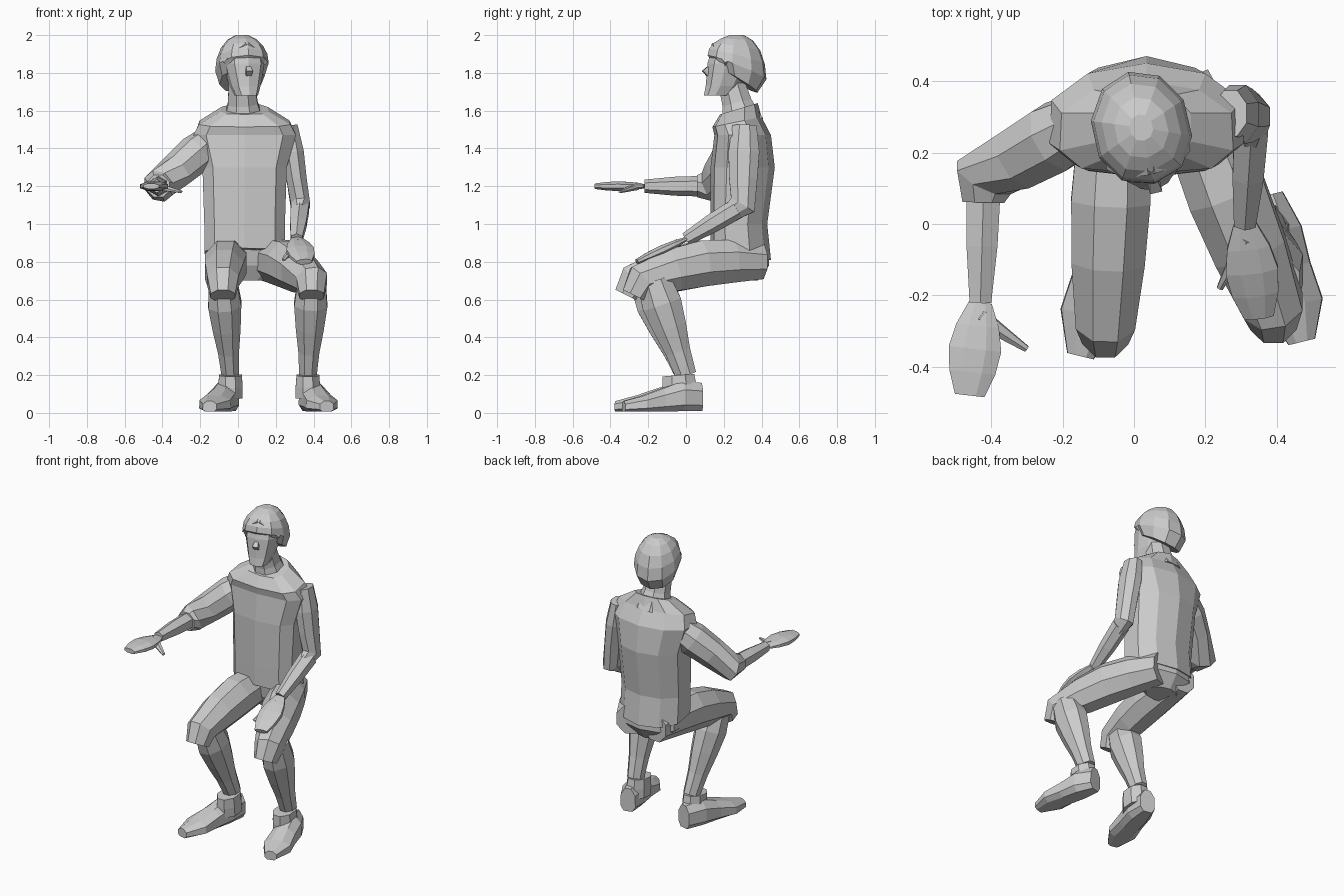
import bpy, bmesh, math
from mathutils import Vector, Matrix

default_cube = bpy.data.objects.get("Cube")
if default_cube:
    bpy.data.objects.remove(default_cube, do_unlink=True)

colour = (.6, .6, .6, 1)
grey = bpy.data.materials.new("plain grey")
grey.use_nodes = True
grey.diffuse_color = colour
grey.node_tree.nodes["Principled BSDF"].inputs["Base Color"].default_value = colour

SIDEWAYS = Vector((1, 0, 0))


def skin(name, rings):
    """Join rings of points into a closed, flat shaded surface."""
    bm = bmesh.new()
    loops = [[bm.verts.new(point) for point in ring] for ring in rings]
    for low, high in zip(loops, loops[1:]):
        for i, corner in enumerate(low):
            bm.faces.new((low[i - 1], corner, high[i], high[i - 1]))
    bm.faces.new(loops[0])
    bm.faces.new(loops[-1])
    bmesh.ops.recalc_face_normals(bm, faces=bm.faces)
    mesh = bpy.data.meshes.new(name)
    bm.to_mesh(mesh)
    bm.free()
    mesh.materials.append(grey)
    part = bpy.data.objects.new(name, mesh)
    bpy.context.collection.objects.link(part)
    return part


def outline(sides, front=1, back=1):
    """Unit polygon; a low roundness makes its front or back boxier."""
    points = []
    for k in range(sides):
        angle = math.tau * (k + .5) / sides
        u, v = math.cos(angle), math.sin(angle)
        power = front if v < 0 else back
        points.append((math.copysign(abs(u) ** power, u), math.copysign(abs(v) ** power, v)))
    return points


def tube(name, path, widths, flatness=1, sides=8):
    """Rings set square to a path, with half widths and a depth ratio."""
    rings = []
    for i, (centre, width) in enumerate(zip(path, widths)):
        steps = [b - a for a, b in zip(path[max(i - 1, 0):], path[max(i, 1):i + 2])]
        along = sum((step.normalized() for step in steps), Vector()).normalized()
        across = (SIDEWAYS - along * along.x).normalized()
        depth = along.cross(across) * flatness
        rings.append([centre + (across * u + depth * v) * width for u, v in outline(sides)])
    return skin(name, rings)


def stack(name, x, front, levels):
    """Level rings; each level is y, z, half width, half depth, slope towards the back."""
    return skin(name, [
        [Vector((x + u * width, y + v * depth, z + slope * v * depth))
         for u, v in outline(10, front)]
        for y, z, width, depth, slope in levels])


def between(start, end, count):
    """Evenly spaced points including both ends."""
    return [start.lerp(end, i / (count - 1)) for i in range(count)]


def leg(label, hip, knee, ankle, toe):
    """Arched thigh, shin, sock and shoe."""
    thigh = between(hip, knee, 5)
    widths = []
    for i, point in enumerate(thigh):
        arch = math.sin(math.pi * i / 4)
        point.z += arch * .04
        widths.append(.09 + arch * .03)
    kneecap = knee + Vector((0, -.04, -.08))
    tube(label + "_thigh", thigh + [kneecap], widths + [.07], 1.1)

    shin = between(knee + Vector((0, .06, 0)), ankle, 5)
    tube(label + "_shin", shin, (.08, .095, .08, .06, .05), 1.2)

    sole = Vector((ankle.x, ankle.y, 0))
    tube(label + "_sock", between(sole.lerp(ankle, .4) + Vector((0, -.03, 0)),
                                  ankle + Vector((0, -.04, 0)), 3), (.07, .07, .065), 1.4)

    heel = sole + Vector((0, .08, 0))
    shoe = between(heel, toe, 5)
    aim = (toe - heel).normalized()
    across = Vector((-aim.y, aim.x, 0))
    rings = []
    for point, width, height in zip(shoe, (.05, .08, .08, .09, .04), (.16, .17, .13, .09, .06)):
        rings.append([point + across * u * width + Vector((0, 0, (v + 1) * height / 2 + .005))
                      for u, v in outline(8, .6)])
    skin(label + "_shoe", rings)


def arm(label, shoulder, elbow, wrist, fingertips, thumb_tip, sleeve_width, sleeve_flatness):
    """Sleeve past the elbow, bare forearm, flat palm and thumb."""
    cuff = elbow.lerp(wrist, .2)
    fullness = (.9, 1.15, 1.05, 1, .7)
    tube(label + "_sleeve", between(shoulder, elbow, 4) + [cuff],
         [sleeve_width * f for f in fullness], sleeve_flatness)
    tube(label + "_forearm", between(elbow.lerp(cuff, .5), wrist, 3), (.055, .05, .035), 1, 6)
    tube(label + "_palm", between(wrist, fingertips, 5), (.035, .065, .08, .07, .045), .35)
    thumb_root = wrist.lerp(fingertips, .15)
    tube(label + "_thumb", between(thumb_root, thumb_tip, 3), (.03, .02, .01), .7, 6)


# Shirt with sloping shoulders, and hips
stack("shirt", .035, .6, [
    (.29, .84, .22, .16, -.2),
    (.28, 1, .22, .15, 0),
    (.3, 1.3, .23, .17, 0),
    (.3, 1.47, .28, .15, 0),
    (.27, 1.54, .25, .13, .2),
    (.28, 1.61, .13, .1, .3)])
stack("hips", .035, .8, [
    (.3, .7, .1, .08, 0),
    (.31, .78, .2, .13, 0),
    (.3, .9, .2, .14, 0)])

# Bent legs
leg("right", Vector((-.05, .4, .8)), Vector((-.08, -.27, .7)),
    Vector((-.04, 0, .2)), Vector((-.15, -.37, 0)))
leg("left", Vector((.13, .4, .8)), Vector((.39, -.23, .7)),
    Vector((.37, 0, .2)), Vector((.47, -.33, 0)))

# One arm reaching forward, the other resting on the thigh
arm("right", Vector((-.12, .3, 1.46)), Vector((-.42, .13, 1.2)), Vector((-.43, -.22, 1.2)),
    Vector((-.46, -.48, 1.2)), Vector((-.3, -.35, 1.17)), .09, 1)
arm("left", Vector((.27, .31, 1.52)), Vector((.33, .3, 1.1)), Vector((.31, 0, .92)),
    Vector((.35, -.26, .8)), Vector((.24, -.18, .81)), .055, 1.4)

# Neck
tube("neck", between(Vector((.03, .3, 1.53)), Vector((.02, .24, 1.75)), 3), (.12, .085, .075))

# Head, built facing forward: face, nose, rounded hair
brow = Vector((.02, .15, 1.95))
hair = [(.27, 1.76, .12, .11, -.6)]
for step in range(5):
    rise, reach = math.sin(step / 3), math.cos(step / 3)
    hair.append((.27, 1.83 + rise * .175, reach * .14, reach * .16, (rise - 1) * .4))
head = [
    stack("face", .02, .8, [
        (.17, 1.68, .06, .08, 0),
        (.2, 1.73, .08, .1, 0),
        (.24, 1.85, .11, .13, 0),
        (.25, 1.92, .1, .12, 0)]),
    tube("nose", [brow + Vector((0, -.01, -.1)), brow + Vector((0, -.05, -.14)),
                  brow + Vector((0, -.02, -.17))], (.01, .025, .02), 1, 4),
    stack("hair", .02, .9, hair),
]

# Parted fringe
for label, side in (("right", -1), ("left", 1)):
    temple = brow + Vector((side * .11, .04, -.1))
    head.append(tube(label + "_fringe", between(brow, temple, 3), (.02, .04, .02), .8, 4))

# Turn the head a little to its left
pivot = Matrix.Translation((.02, .27, 0))
turn = pivot @ Matrix.Rotation(math.radians(13), 4, "Z") @ pivot.inverted()
for part in head:
    part.data.transform(turn)
